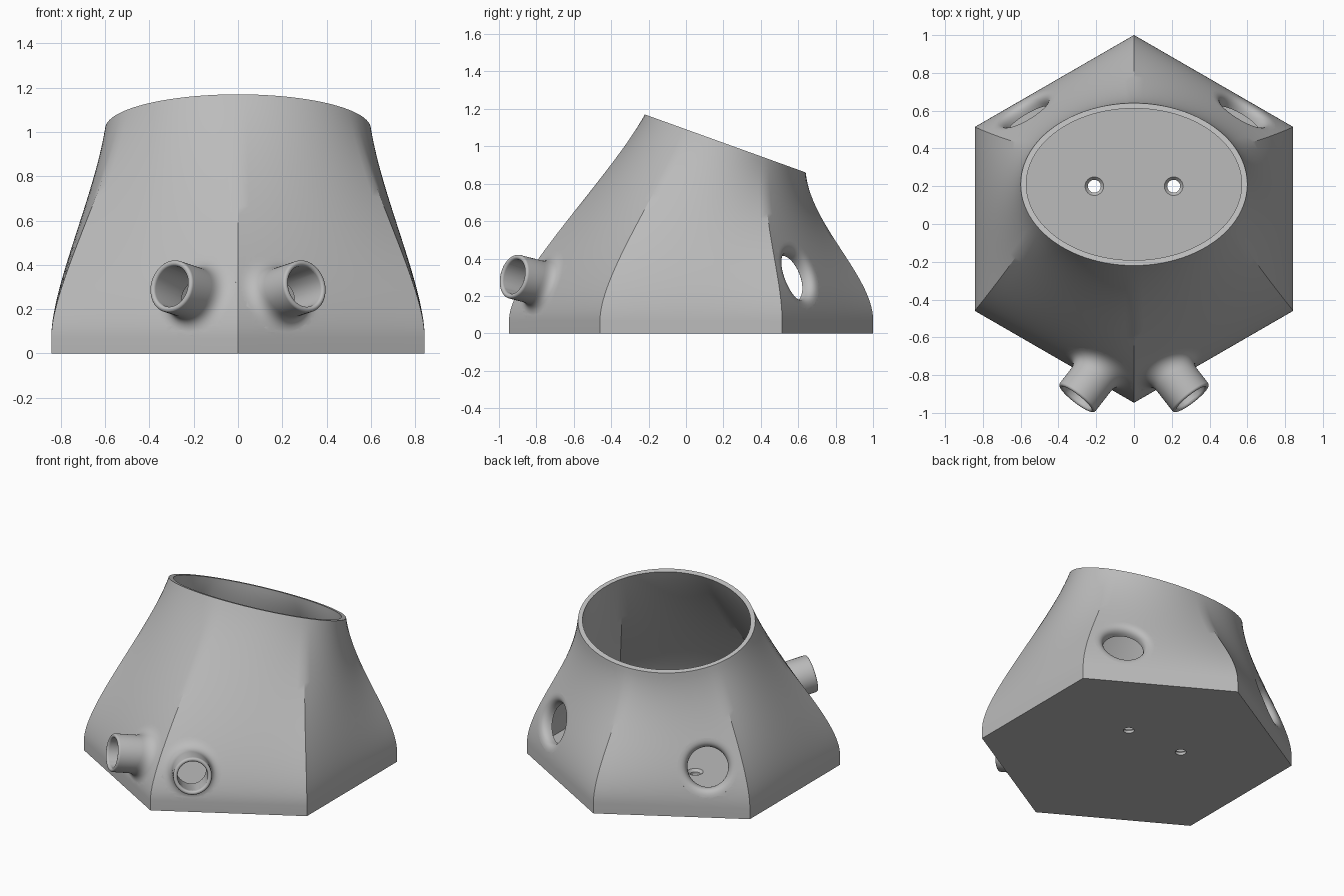
import bpy, bmesh, math
from mathutils import Vector
from mathutils.bvhtree import BVHTree

cube = bpy.data.objects.get("Cube")
if cube:
    bpy.data.objects.remove(cube, do_unlink=True)

grey = bpy.data.materials.new("light grey")
grey.use_nodes = True
colour = (0.5, 0.5, 0.5, 1)
grey.diffuse_color = colour
grey.node_tree.nodes["Principled BSDF"].inputs["Base Color"].default_value = colour

UP = Vector((0, 0, 1))
TOP_CENTRE = Vector((0, 0.21, 1.015))
TOP_SLANT = Vector((0, 0.86, -0.31)).normalized()
TOP_NORMAL = Vector((1, 0, 0)).cross(TOP_SLANT)
SIDES = 96


def solid(name, rings):
    """Closed solid skinned through equal rings, capped at both ends."""
    bm = bmesh.new()
    loops = [[bm.verts.new(p) for p in ring] for ring in rings]
    n = len(rings[0])
    for low, high in zip(loops, loops[1:]):
        for i in range(n):
            j = (i + 1) % n
            bm.faces.new((low[i], low[j], high[j], high[i]))
    bm.faces.new(loops[0][::-1])
    bm.faces.new(loops[-1])
    bmesh.ops.recalc_face_normals(bm, faces=bm.faces)
    mesh = bpy.data.meshes.new(name)
    bm.to_mesh(mesh)
    bm.free()
    mesh.materials.append(grey)
    obj = bpy.data.objects.new(name, mesh)
    bpy.context.collection.objects.link(obj)
    return obj


def loft(inset, bottom, levels=28):
    """Rings from the hexagonal base to the slanted oval rim."""
    angles = [math.tau * i / SIDES for i in range(SIDES)]
    apothem = 0.843 - inset
    base, rim = [], []
    for a in angles:
        # angle from the middle of the nearest hexagon side
        off = (a + math.pi / 6) % (math.pi / 3) - math.pi / 6
        r = apothem / math.cos(off)
        base.append(Vector((r * math.cos(a), r * math.sin(a) + 0.027, 0.07)))
        rim.append(TOP_CENTRE + Vector(((0.6 - inset) * math.cos(a), 0, 0))
                   + TOP_SLANT * (0.457 - inset) * math.sin(a))
    rings = [[Vector((p.x, p.y, bottom)) for p in base]]
    for k in range(levels + 1):
        t = k / levels
        h1 = t * t * (3 - 2 * t)
        h2, h3 = t * (1 - t) ** 2, t * t * (t - 1)
        rings.append([p * (1 - h1) + q * h1 + UP * 0.7 * h2
                      + ((q - p) * 0.6 + TOP_NORMAL * 0.4) * h3
                      for p, q in zip(base, rim)])
    return rings


# Hollow body: outer skin up, inner skin down to the floor
body = solid("hollow_body", loft(0, 0) + loft(0.03, 0.035)[::-1])
bm = bmesh.new()
bm.from_mesh(body.data)
wall = BVHTree.FromBMesh(bm)
bm.free()


def disc(centre, axis, radius, n=48):
    u = axis.cross(UP)
    u = u.normalized() if u.length > 0.01 else Vector((1, 0, 0))
    v = axis.cross(u)
    return [centre + (u * math.cos(math.tau * i / n) + v * math.sin(math.tau * i / n)) * radius
            for i in range(n)]


def on_wall(centre, axis, radius):
    """Circle projected along its axis onto the outer wall."""
    return [wall.ray_cast(p + axis, -axis)[0] for p in disc(centre, axis, radius)]


def shift(ring, offset):
    return [p + offset for p in ring]


def fillet(centre, axis, radius, size, direction, steps=8):
    """Rings curving from the wall into a tube, outward (+1) or inward (-1)."""
    foot = on_wall(centre, axis, radius + size)
    corner = on_wall(centre, axis, radius)
    neck = shift(corner, axis * size * direction)
    rings = []
    for k in range(steps + 1):
        t = k / steps
        rings.append([f * (1 - t) ** 2 + c * 2 * t * (1 - t) + e * t * t
                      for f, c, e in zip(foot, corner, neck)])
    return rings


def combine(tool, operation):
    mod = body.modifiers.new(tool.name, 'BOOLEAN')
    mod.operation = operation
    mod.solver = 'EXACT'
    mod.object = tool
    bpy.context.view_layer.objects.active = body
    bpy.ops.object.modifier_apply(modifier=mod.name)
    bpy.data.objects.remove(tool, do_unlink=True)


for side in (-1, 1):
    # Front spout with a rounded lip and a blended foot
    axis = Vector((0.6 * side, -0.77, 0.2)).normalized()
    tip = Vector((0.305 * side, -0.925, 0.305))
    radius, bore, lip = 0.12, 0.094, 0.013
    blend = fillet(tip, axis, radius, 0.07, 1)
    sunk = -axis * 0.015
    rings = [shift(on_wall(tip, axis, r), sunk) for r in (bore * 0.8, radius)]
    rings += [shift(blend[0], sunk)] + blend
    for k in range(9):
        a = math.pi * k / 8
        rings.append(disc(tip + axis * lip * (math.sin(a) - 1), axis,
                          radius - lip + lip * math.cos(a)))
    combine(solid("front_spout", rings), 'UNION')
    combine(solid("spout_bore", [disc(tip + axis * d, axis, bore) for d in (-0.36, 0.1)]),
            'DIFFERENCE')

    # Rear port: inner collar, then a hole with a rolled edge
    axis = Vector((0.5 * side, 0.81, 0.31)).normalized()
    centre = Vector((0.56 * side, 0.565, 0.3))
    radius, size = 0.127, 0.06
    seat = on_wall(centre, axis, radius + 0.025)
    combine(solid("port_collar", [shift(seat, -axis * d) for d in (0.02, 0.065)]), 'UNION')
    roll = fillet(centre, axis, radius, size, -1)
    combine(solid("port_cutter", [shift(roll[0], axis * 0.1)] + roll
                  + [shift(roll[-1], -axis * 0.1)]), 'DIFFERENCE')

    # Countersunk screw hole in the floor
    spot = Vector((0.21 * side, 0.2, 0))
    combine(solid("screw_cutter", [disc(spot + UP * z, UP, r) for z, r in
                                   ((-0.05, 0.034), (0.018, 0.034), (0.036, 0.05), (0.06, 0.05))]),
            'DIFFERENCE')

bpy.ops.object.select_all(action='DESELECT')
body.select_set(True)
bpy.context.view_layer.objects.active = body
bpy.ops.object.shade_smooth_by_angle(angle=math.radians(30))
